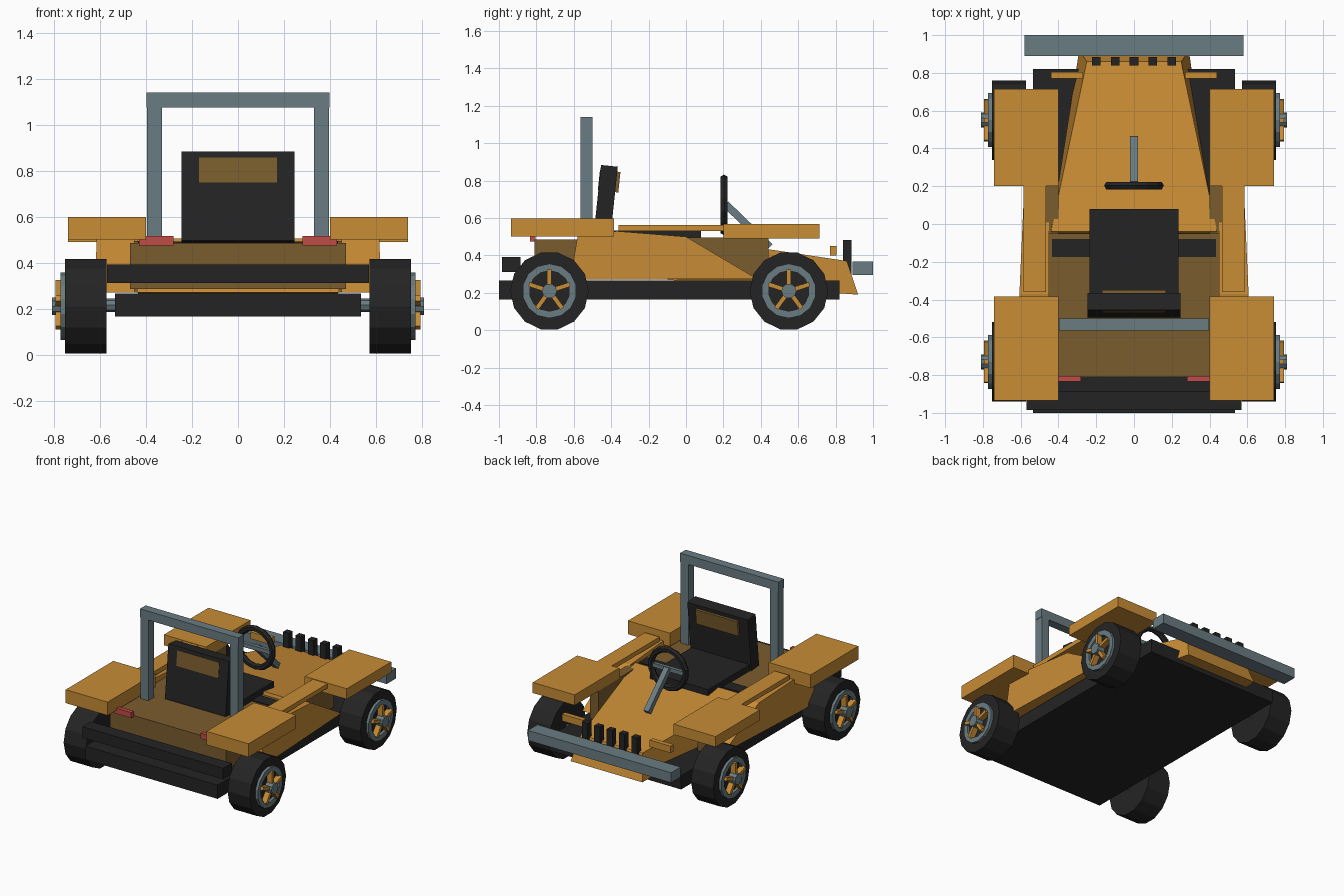
import bpy, bmesh, math
from mathutils import Matrix, Vector

if "Cube" in bpy.data.objects:
    bpy.data.objects.remove(bpy.data.objects["Cube"])


def mat(name, c):
    m = bpy.data.materials.new(name)
    m.diffuse_color = (*c, 1)
    m.use_nodes = True
    m.node_tree.nodes["Principled BSDF"].inputs["Base Color"].default_value = m.diffuse_color
    return m


ORANGE = mat("orange", (0.578, 0.262, 0.036))
BROWN = mat("brown", (0.195, 0.109, 0.026))
GREY = mat("blue grey", (0.144, 0.202, 0.223))
BLACK = mat("black", (0.0176, 0.0176, 0.0176))
RED = mat("red", (0.53, 0.072, 0.062))


def finish(name, bm, m):
    bmesh.ops.recalc_face_normals(bm, faces=bm.faces)
    me = bpy.data.meshes.new(name)
    bm.to_mesh(me)
    bm.free()
    me.materials.append(m)
    ob = bpy.data.objects.new(name, me)
    bpy.context.collection.objects.link(ob)
    return ob


def box(name, m, x, y, z, rot=None):
    """Box from (min, max) ranges, optionally rotated about its centre."""
    bm = bmesh.new()
    bmesh.ops.create_cube(bm, size=1)
    size = [r[1] - r[0] for r in (x, y, z)]
    mid = Vector([(r[0] + r[1]) / 2 for r in (x, y, z)])
    bm.transform(Matrix.Translation(mid) @ (rot or Matrix()) @ Matrix.Diagonal((*size, 1)))
    return finish(name, bm, m)


def pair(name, m, x, y, z):
    box("right_" + name, m, x, y, z)
    box("left_" + name, m, (-x[1], -x[0]), y, z)


def disc(name, m, r, x, y, z, n=14):
    """Cylinder along x with a vertex at the top."""
    bm = bmesh.new()
    bmesh.ops.create_cone(bm, cap_ends=True, segments=n, radius1=r, radius2=r, depth=abs(x[1] - x[0]))
    # turn the axis onto x, putting a corner upward
    bm.transform(Matrix.Translation(((x[0] + x[1]) / 2, y, z)) @ Matrix.Rotation(math.pi / 2, 4, 'Y'))
    return finish(name, bm, m)


def ring(name, m, r0, r1, x, y, z, n=14):
    bm = bmesh.new()
    rows = []
    for i in range(n):
        a = 2 * math.pi * i / n
        rows.append([bm.verts.new((px, y + r * math.sin(a), z + r * math.cos(a)))
                     for px, r in ((x[0], r0), (x[1], r0), (x[1], r1), (x[0], r1))])
    for i in range(n):
        a, b = rows[i], rows[(i + 1) % n]
        for k in range(4):
            bm.faces.new((a[k], a[(k + 1) % 4], b[(k + 1) % 4], b[k]))
    return finish(name, bm, m)


def loft(name, m, a, b):
    """Solid between two loops of equal length."""
    bm = bmesh.new()
    va = [bm.verts.new(p) for p in a]
    vb = [bm.verts.new(p) for p in b]
    bm.faces.new(va)
    bm.faces.new(vb)
    for i in range(len(a)):
        j = (i + 1) % len(a)
        bm.faces.new((va[i], va[j], vb[j], vb[i]))
    return finish(name, bm, m)


# chassis and body tub
box("chassis", BLACK, (-.535, .535), (-1, .82), (.165, .265))
box("rear_tub", BROWN, (-.47, .47), (-.81, -.05), (.285, .485))
pair("tub_wall", BROWN, (.40, .47), (-.05, .44), (.27, .495))
box("dash_strip", BLACK, (-.435, .435), (-.175, -.08), (.40, .492))

# tapered hood
loft("hood", ORANGE,
     [(-.44, -.10, .27), (.44, -.10, .27), (.44, -.04, .505), (-.44, -.04, .505)],
     [(-.29, .92, .19), (.29, .92, .19), (.25, .86, .37), (-.25, .86, .37)])

# side pods with sloping profile
profile = [(-.62, .27), (-.58, .50), (-.37, .53), (0, .50), (.38, .275)]
for s, side in ((1, "right"), (-1, "left")):
    loft(side + "_side_pod", ORANGE,
         [(s * .45, y, z) for y, z in profile],
         [(s * (.59 - .045 * y), y, z) for y, z in profile])
pair("side_rail", ORANGE, (.465, .585), (-.36, .20), (.53, .563))

# fenders
pair("rear_fender", ORANGE, (.40, .74), (-.935, -.385), (.50, .598))
pair("front_fender", ORANGE, (.40, .74), (.20, .715), (.49, .567))

# bumpers, lights and grille
box("rear_bumper", BLACK, (-.57, .57), (-.985, -.885), (.312, .392))
box("front_bumper", GREY, (-.58, .58), (.89, 1), (.295, .368))
pair("tail_light", RED, (.28, .43), (-.835, -.805), (.475, .515))
pair("head_light", ORANGE, (.27, .44), (.77, .805), (.40, .45))
for i in range(5):
    x = (i - 2) * .10
    box("grille_post_%d" % (i + 1), BLACK, (x - .023, x + .023), (.84, .885), (.30, .482))

# roll bar
pair("roll_bar_post", GREY, (.33, .395), (-.565, -.50), (.48, 1.08))
box("roll_bar_top", GREY, (-.398, .398), (-.565, -.50), (1.075, 1.14))

# seat
tilt = Matrix.Rotation(math.radians(-6), 4, 'X')
box("seat_cushion", BLACK, (-.235, .235), (-.40, .08), (.43, .532))
box("seat_back", BLACK, (-.245, .245), (-.475, -.385), (.49, .88), tilt)
box("headrest_panel", BROWN, (-.17, .17), (-.466, -.356), (.742, .852), tilt)

# steering wheel, spoke and column
bm = bmesh.new()
N, K = 14, 6
grid = []
for i in range(N):
    a = 2 * math.pi * i / N
    row = []
    for k in range(K):
        b = 2 * math.pi * k / K
        r = .14 + .022 * math.cos(b)
        row.append(bm.verts.new((r * math.sin(a), .203 + .022 * math.sin(b), .67 + r * math.cos(a))))
    grid.append(row)
for i in range(N):
    for k in range(K):
        bm.faces.new((grid[i][k], grid[i][(k + 1) % K],
                      grid[(i + 1) % N][(k + 1) % K], grid[(i + 1) % N][k]))
finish("steering_wheel", bm, BLACK)
box("steering_spoke", GREY, (-.13, .13), (.19, .215), (.655, .685))
box("steering_column", GREY, (-.02, .02), (.165, .495), (.54, .58),
    Matrix.Rotation(math.radians(-44), 4, 'X'))

# wheels with axles
Z = .21
for y, end in ((-.73, "rear"), (.55, "front")):
    disc(end + "_axle", GREY, .03, (-.60, .60), y, .215, 8)
    for s, side in ((1, "right"), (-1, "left")):
        p = side + "_" + end
        disc(p + "_tire", BLACK, .21, (s * .573, s * .753), y, Z)
        ring(p + "_rim", GREY, .108, .146, (s * .74, s * .772), y, Z)
        disc(p + "_hub", GREY, .04, (s * .74, s * .81), y, Z, 10)
        for i in range(5):
            a = 2 * math.pi * i / 5
            rot = Matrix.Rotation(a, 4, 'X')
            c = rot @ Vector((0, 0, .073))
            cy, cz = y + c.y, Z + c.z
            x = sorted((s * .75, s * .793))
            box("%s_spoke_%d" % (p, i + 1), ORANGE, x, (cy - .012, cy + .012),
                (cz - .042, cz + .042), rot)
